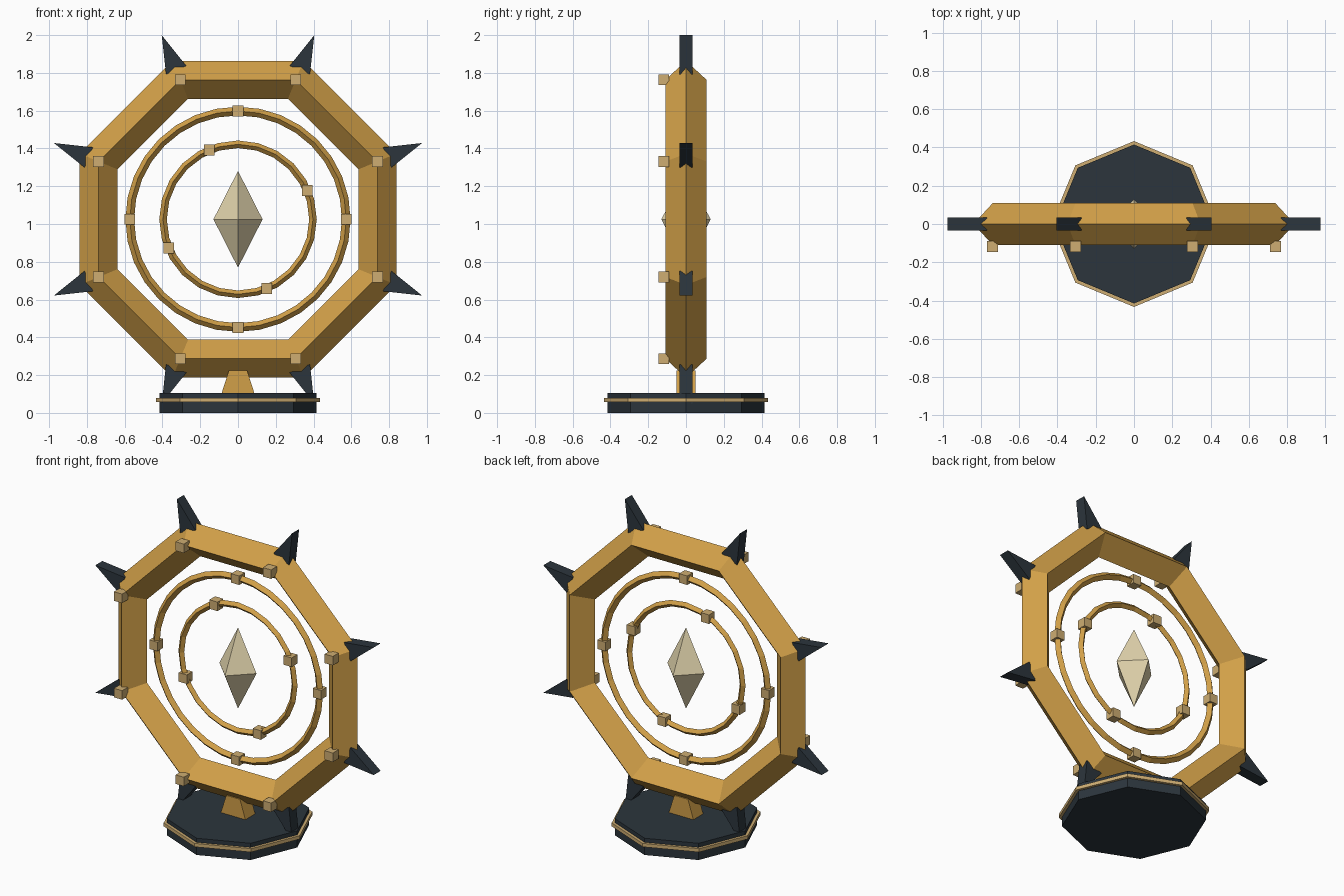
import bpy, bmesh
from math import pi, sin, cos
from mathutils import Matrix, Vector

cube = bpy.data.objects.get("Cube")
if cube:
    bpy.data.objects.remove(cube, do_unlink=True)

CENTRE = Vector((0, 0, 1.025))


def material(name, rgb):
    m = bpy.data.materials.new(name)
    m.use_nodes = True
    m.diffuse_color = (*rgb, 1)
    m.node_tree.nodes["Principled BSDF"].inputs["Base Color"].default_value = (*rgb, 1)
    return m


gold = material("gold", (0.64, 0.35, 0.065))
pale_gold = material("pale gold", (0.62, 0.42, 0.17))
slate = material("dark slate", (0.025, 0.036, 0.046))
crystal_cream = material("crystal cream", (0.75, 0.65, 0.41))


def finish(obj, name, mat):
    obj.name = obj.data.name = name
    obj.data.materials.append(mat)
    return obj


def new_object(name, bm, mat):
    bmesh.ops.recalc_face_normals(bm, faces=bm.faces)
    mesh = bpy.data.meshes.new(name)
    bm.to_mesh(mesh)
    bm.free()
    obj = bpy.data.objects.new(name, mesh)
    bpy.context.collection.objects.link(obj)
    return finish(obj, name, mat)


def ring(name, radius, tube, sides, turn=0):
    """Upright hoop with a diamond cross-section."""
    bpy.ops.mesh.primitive_torus_add(
        major_radius=radius, minor_radius=tube, major_segments=sides,
        minor_segments=4, location=CENTRE, rotation=(pi / 2, turn, 0))
    return finish(bpy.context.object, name, gold)


def around(radius, angle, y=0):
    return CENTRE + Vector((radius * cos(angle), y, radius * sin(angle)))


def studs(name, radius, count, start, y=0):
    """Square studs spaced evenly round a hoop."""
    for i in range(count):
        bpy.ops.mesh.primitive_cube_add(
            size=0.057, location=around(radius, start + i * 2 * pi / count, y))
        finish(bpy.context.object, f"{name}_{i + 1}", pale_gold)


def prism(name, profile, depth, mat):
    """Extrude an x-z outline evenly about y = 0."""
    bm = bmesh.new()
    face = bm.faces.new([bm.verts.new((x, -depth / 2, z)) for x, z in profile])
    new = bmesh.ops.extrude_face_region(bm, geom=[face])["geom"]
    bmesh.ops.translate(bm, vec=(0, depth, 0),
                        verts=[v for v in new if isinstance(v, bmesh.types.BMVert)])
    return new_object(name, bm, mat)


def disc(name, radius, low, high, mat):
    bpy.ops.mesh.primitive_cylinder_add(
        vertices=8, radius=radius, depth=high - low, location=(0, 0, (low + high) / 2))
    return finish(bpy.context.object, name, mat)


# Pedestal
disc("base", 0.415, 0, 0.106, slate)
disc("base_trim", 0.433, 0.058, 0.08, pale_gold)
prism("stem", [(-0.088, 0.1), (0.088, 0.1), (0.048, 0.225), (-0.048, 0.225)], 0.098, gold)

# Octagonal frame with studs on its front corners
ring("outer_frame", 0.799, 0.109, 8, pi / 8)
studs("frame_stud", 0.799, 8, pi / 8, -0.118)

# Wedge spikes on the frame corners
for i in range(8):
    spike = prism(f"spike_{i + 1}", [(0.855, -0.058), (1.055, 0), (0.855, 0.058)], 0.07, slate)
    spike.matrix_world = Matrix.Translation(CENTRE) @ Matrix.Rotation(pi / 8 + i * pi / 4, 4, "Y")

# Inner hoops and their studs
ring("large_hoop", 0.573, 0.023, 32)
studs("large_hoop_stud", 0.573, 4, 0)
ring("small_hoop", 0.397, 0.02, 24)
studs("small_hoop_stud", 0.397, 4, pi / 8)

# Floating crystal
bm = bmesh.new()
tips = [bm.verts.new(CENTRE + Vector((0, 0, s * 0.256))) for s in (1, -1)]
waist = [bm.verts.new(CENTRE + Vector((0.13 * cos(i * pi / 2), 0.13 * sin(i * pi / 2), 0)))
         for i in range(4)]
for tip in tips:
    for i in range(4):
        bm.faces.new((waist[i], waist[(i + 1) % 4], tip))
new_object("crystal", bm, crystal_cream)
